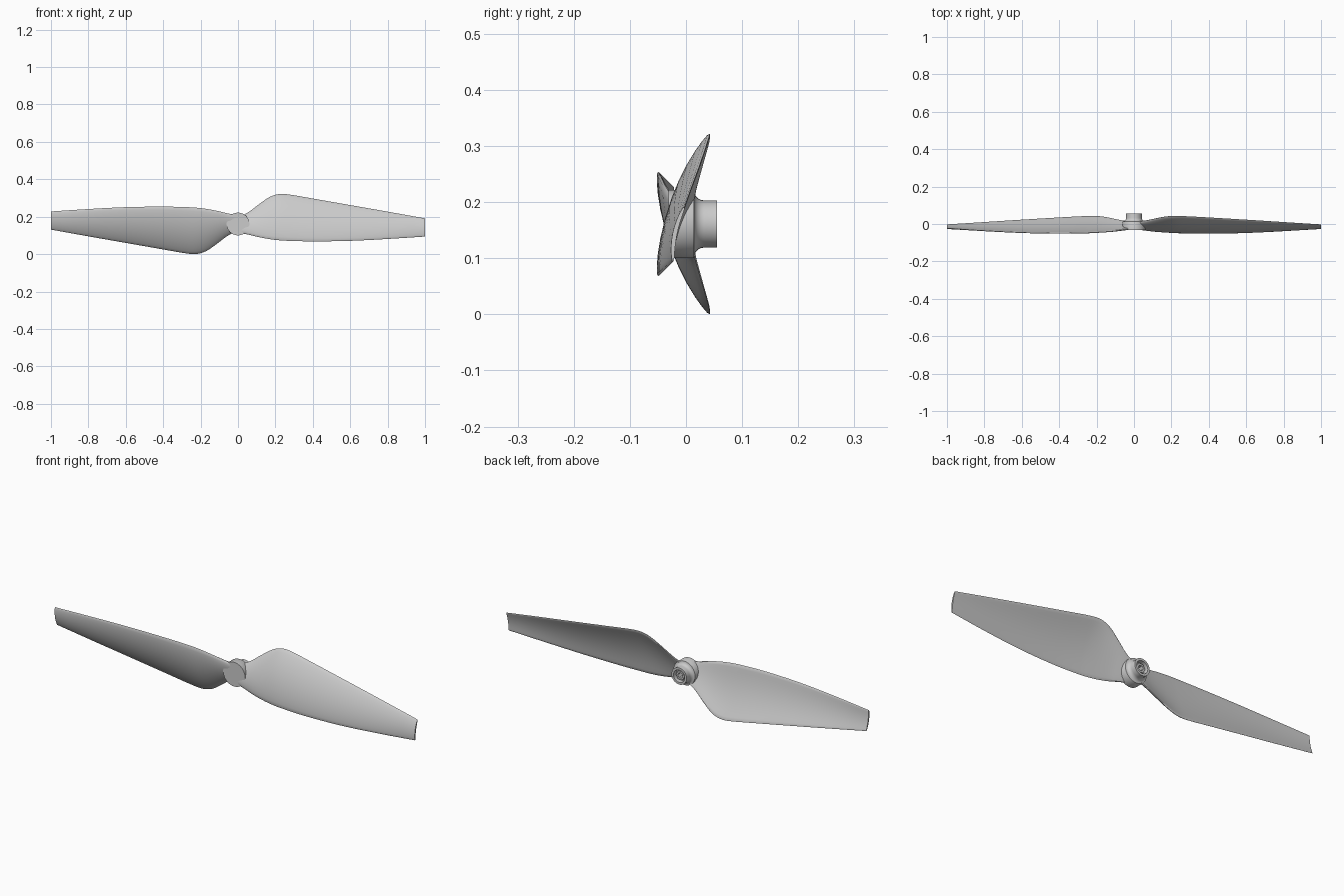
import bpy, bmesh, math
from mathutils import Vector

cube = bpy.data.objects.get("Cube")
if cube:
    bpy.data.objects.remove(cube, do_unlink=True)

CENTRE = 0.161

grey = bpy.data.materials.new("light grey plastic")
grey.use_nodes = True
colour = (0.6, 0.6, 0.6, 1)
grey.diffuse_color = colour
grey.node_tree.nodes["Principled BSDF"].inputs["Base Color"].default_value = colour


def finish(name, bm, angle):
    bmesh.ops.recalc_face_normals(bm, faces=bm.faces)
    mesh = bpy.data.meshes.new(name)
    bm.to_mesh(mesh)
    bm.free()
    mesh.materials.append(grey)
    obj = bpy.data.objects.new(name, mesh)
    bpy.context.collection.objects.link(obj)
    obj.location.z = CENTRE
    bpy.ops.object.select_all(action="DESELECT")
    obj.select_set(True)
    bpy.context.view_layer.objects.active = obj
    bpy.ops.object.shade_smooth_by_angle(angle=math.radians(angle))
    return obj


def bridge(bm, rings, closed=False):
    pairs = list(zip(rings, rings[1:]))
    if closed:
        pairs.append((rings[-1], rings[0]))
    for a, b in pairs:
        n = len(a)
        for i in range(n):
            j = (i + 1) % n
            bm.faces.new((a[i], a[j], b[j], b[i]))


# Blade stations: x, lower edge y and z, upper edge y and z, thickness
STATIONS = [
    (0.02, -0.026, -0.050, 0.012, 0.045, 0.020),
    (0.06, -0.031, -0.058, 0.017, 0.066, 0.018),
    (0.11, -0.038, -0.070, 0.028, 0.104, 0.016),
    (0.17, -0.043, -0.081, 0.040, 0.145, 0.015),
    (0.22, -0.046, -0.087, 0.043, 0.160, 0.015),
    (0.27, -0.048, -0.090, 0.042, 0.158, 0.014),
    (0.40, -0.050, -0.093, 0.035, 0.136, 0.013),
    (0.60, -0.046, -0.090, 0.023, 0.101, 0.012),
    (0.80, -0.036, -0.080, 0.010, 0.066, 0.010),
    (1.00, -0.023, -0.067, -0.003, 0.030, 0.008),
]


def refine(rows, steps):
    """Smooth curve through the station rows."""
    vecs = [Vector(r) for r in rows]
    out = []
    for i in range(len(vecs) - 1):
        a, b = vecs[i], vecs[i + 1]
        ta = (b - vecs[max(i - 1, 0)])
        tb = (vecs[min(i + 2, len(vecs) - 1)] - a)
        ta *= (b[0] - a[0]) / ta[0]
        tb *= (b[0] - a[0]) / tb[0]
        for k in range(steps):
            t = k / steps
            out.append(a * (2*t**3 - 3*t**2 + 1) + ta * (t**3 - 2*t**2 + t)
                       + b * (3*t**2 - 2*t**3) + tb * (t**3 - t**2))
    return out + [vecs[-1]]


def section(bm, row, side):
    """Cambered, round-edged blade section; side -1 turns it half a turn."""
    x, y0, z0, y1, z1, thick = row
    low, high = Vector((y0, z0)), Vector((y1, z1))
    chord = high - low
    front = Vector((-chord.y, chord.x)).normalized()
    ring, n = [], 24
    for i in range(n):
        a = 2 * math.pi * i / n
        t = 0.5 - 0.5 * math.cos(a)
        bow = 0.07 * chord.length * 4 * t * (1 - t)
        half = 0.5 * thick * math.copysign(abs(math.sin(a)) ** 0.7, math.sin(a))
        p = low + chord * t + front * (bow + half)
        ring.append(bm.verts.new((side * x, p.x, side * p.y)))
    return ring


def blade(name, side):
    bm = bmesh.new()
    rings = [section(bm, r, side) for r in refine(STATIONS, 3)]
    bridge(bm, rings)
    bm.faces.new(rings[0])
    bm.faces.new(rings[-1])
    return finish(name, bm, 40)


def lathe(name, profile, segments):
    """Turn (radius, y) points around the shaft axis; ends are capped."""
    bm = bmesh.new()
    rings = []
    for r, y in profile:
        rings.append([bm.verts.new((r * math.cos(2 * math.pi * i / segments), y,
                                    r * math.sin(2 * math.pi * i / segments)))
                      for i in range(segments)])
    bridge(bm, rings)
    bm.faces.new(rings[0])
    bm.faces.new(rings[-1])
    return finish(name, bm, 35)


blade("left_blade", 1)
blade("right_blade", -1)

# Hub with concave fillet, rear collar and stepped shaft bore
fillet = [(0.060 - 0.018 * math.sin(a), 0.032 - 0.018 * math.cos(a))
          for a in (math.radians(d) for d in range(0, 91, 18))]
lathe("hub", [(0.061, -0.031), (0.061, 0.012)] + fillet
      + [(0.042, 0.055), (0.031, 0.055), (0.031, 0.030), (0.020, 0.030),
         (0.020, 0.010)], 32)

# Raised hexagonal seat around the shaft inside the collar
bm = bmesh.new()
rings = []
for r, y in ((0.024, 0.028), (0.024, 0.046), (0.014, 0.046), (0.014, 0.012)):
    rings.append([bm.verts.new((r * math.cos(math.pi * i / 3), y,
                                r * math.sin(math.pi * i / 3))) for i in range(6)])
bridge(bm, rings, closed=True)
finish("shaft_seat", bm, 30)
